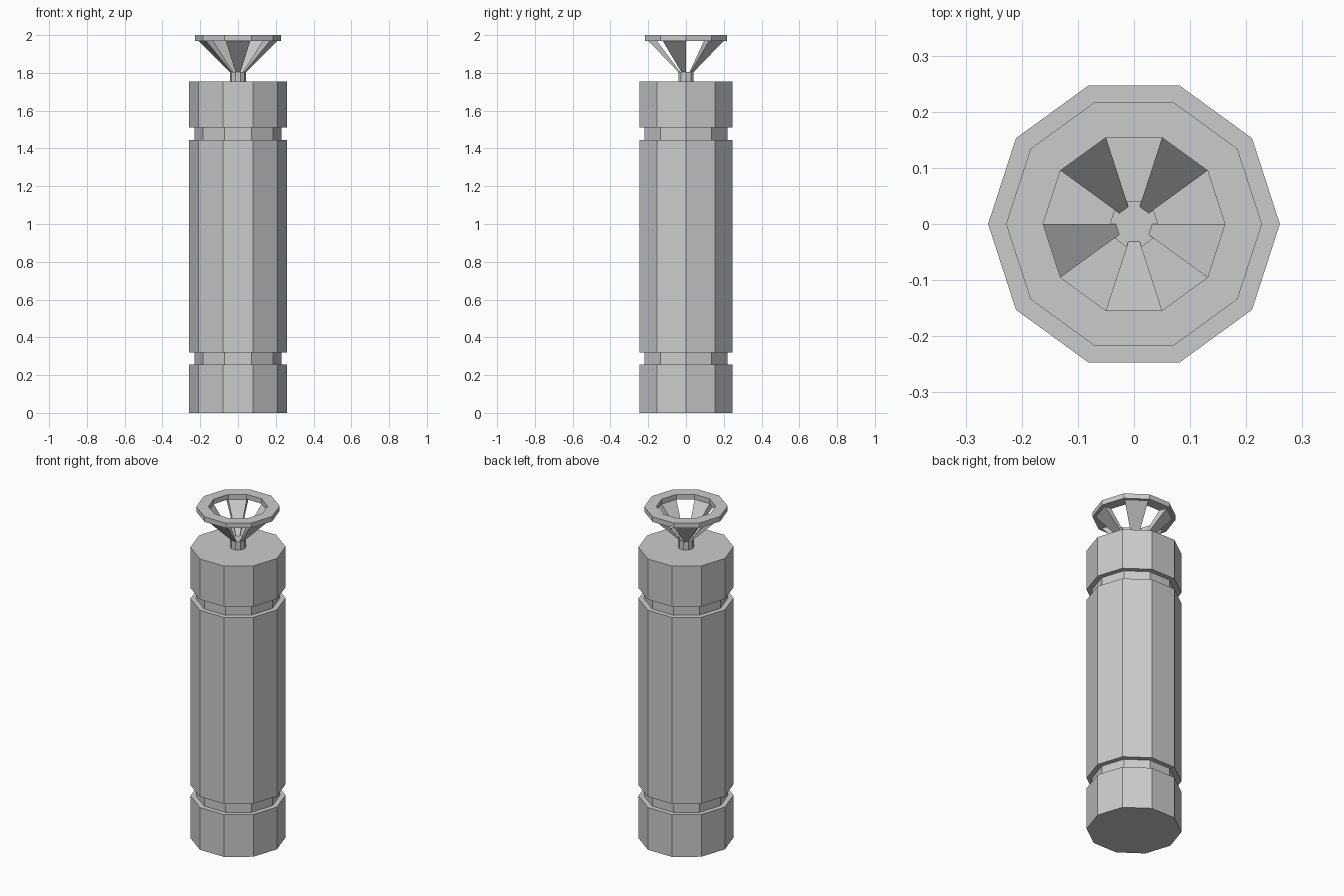
import bpy, bmesh
from math import cos, sin, radians

SIDES = 10
STEP = 360 / SIDES

cube = bpy.data.objects.get("Cube")
if cube:
    bpy.data.objects.remove(cube, do_unlink=True)

grey = bpy.data.materials.new("plain grey")
grey.use_nodes = True
colour = (0.6, 0.6, 0.6, 1)
grey.diffuse_color = colour
grey.node_tree.nodes["Principled BSDF"].inputs["Base Color"].default_value = colour


def point(radius, z, angle):
    a = radians(angle)
    return (radius * cos(a), radius * sin(a), z)


def finish(name, bm):
    bmesh.ops.recalc_face_normals(bm, faces=bm.faces[:])
    mesh = bpy.data.meshes.new(name)
    bm.to_mesh(mesh)
    bm.free()
    mesh.materials.append(grey)
    bpy.context.collection.objects.link(bpy.data.objects.new(name, mesh))


def lathe(name, profile, closed=False):
    """Turn a (radius, z) profile into a ten-sided solid, capped or ring shaped."""
    bm = bmesh.new()
    loops = [[bm.verts.new(point(r, z, i * STEP)) for i in range(SIDES)]
             for r, z in profile]
    pairs = list(zip(loops, loops[1:]))
    if closed:
        pairs.append((loops[-1], loops[0]))
    else:
        bm.faces.new(loops[0])
        bm.faces.new(loops[-1])
    for low, high in pairs:
        for i in range(SIDES):
            j = (i + 1) % SIDES
            bm.faces.new((low[i], low[j], high[j], high[i]))
    finish(name, bm)


# Ten-sided post with two recessed bands
R, GROOVE = 0.26, 0.23
lathe("post", [(R, 0), (R, 0.255), (GROOVE, 0.255), (GROOVE, 0.32), (R, 0.32),
               (R, 1.445), (GROOVE, 1.445), (GROOVE, 1.51), (R, 1.51), (R, 1.755)])

# Short neck on top of the post
lathe("neck", [(0.043, 1.755), (0.043, 1.805)])

# Flat open ring
lathe("top_ring", [(0.162, 1.97), (0.228, 1.97), (0.228, 2), (0.162, 2)], closed=True)

# Five flaring struts, on every other side, from the neck to the ring
for n in range(5):
    bm = bmesh.new()
    start = STEP + n * 2 * STEP
    section = [(0.0325, 1.805), (0.043, 1.805), (0.21, 1.97), (0.162, 1.97)]
    a, b = ([bm.verts.new(point(r, z, start + k * STEP)) for r, z in section]
            for k in range(2))
    bm.faces.new(a)
    bm.faces.new(b)
    for i in range(4):
        j = (i + 1) % 4
        bm.faces.new((a[i], a[j], b[j], b[i]))
    finish(f"strut_{n + 1}", bm)
